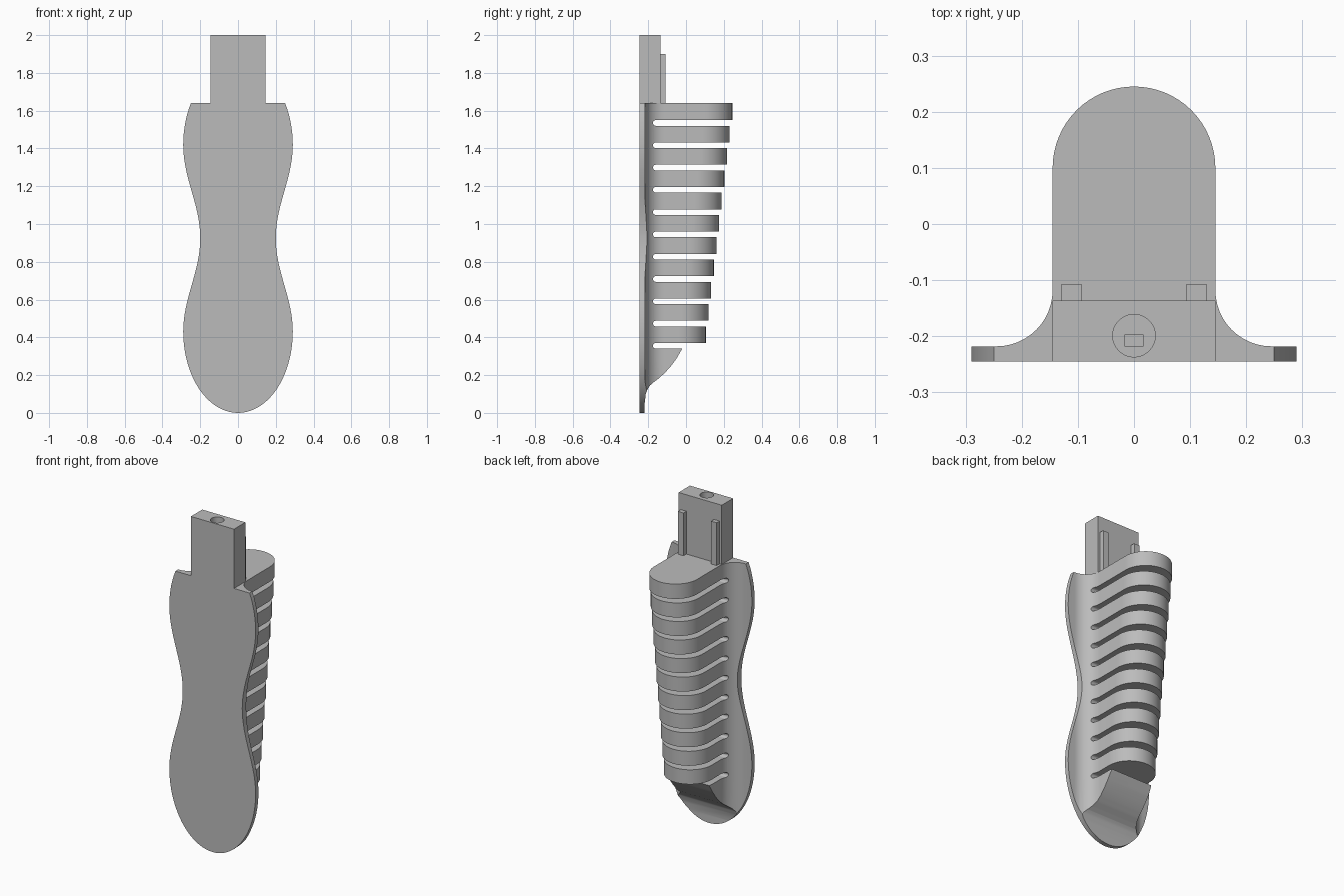
import bpy, bmesh
from math import sin, cos, pi, sqrt

default = bpy.data.objects.get("Cube")
if default:
    bpy.data.objects.remove(default, do_unlink=True)

grey = bpy.data.materials.new("plain grey")
grey.use_nodes = True
grey.diffuse_color = (0.5, 0.5, 0.5, 1)
grey.node_tree.nodes["Principled BSDF"].inputs["Base Color"].default_value = (0.5, 0.5, 0.5, 1)

FRONT, FLANGE, TOP = -0.245, -0.218, 1.64
HALF, RIBS, PITCH, SLOT = 0.145, 11, 0.118, 0.015


def loft(name, rings):
    """Skin a stack of equal-length 3D rings and cap both ends."""
    bm = bmesh.new()
    rows = [[bm.verts.new(p) for p in ring] for ring in rings]
    n = len(rows[0])
    for a, b in zip(rows, rows[1:]):
        for i in range(n):
            j = (i + 1) % n
            bm.faces.new((a[i], a[j], b[j], b[i]))
    bm.faces.new(rows[0])
    bm.faces.new(rows[-1])
    bmesh.ops.recalc_face_normals(bm, faces=bm.faces)
    mesh = bpy.data.meshes.new(name)
    bm.to_mesh(mesh)
    bm.free()
    mesh.materials.append(grey)
    obj = bpy.data.objects.new(name, mesh)
    bpy.context.collection.objects.link(obj)
    return obj


def prism(name, pts, axis, lo, hi):
    """Extrude a 2D profile along the given axis."""
    place = {"x": lambda p, h: (h, *p), "y": lambda p, h: (p[0], h, p[1]),
             "z": lambda p, h: (*p, h)}[axis]
    return loft(name, [[place(p, h) for p in pts] for h in (lo, hi)])


def box(name, x0, x1, y0, y1, z0, z1):
    return prism(name, [(x0, y0), (x1, y0), (x1, y1), (x0, y1)], "z", z0, z1)


def combine(target, tool, operation):
    """Apply a boolean and discard the tool."""
    tool.hide_render = True
    mod = target.modifiers.new("combine", "BOOLEAN")
    mod.object, mod.operation, mod.solver = tool, operation, "EXACT"
    bpy.context.view_layer.objects.active = target
    bpy.ops.object.modifier_apply(modifier=mod.name)
    bpy.data.objects.remove(tool, do_unlink=True)


def section(back, z):
    """Rounded spine flaring into a thin flange."""
    r = 0.1
    side = [(0.32, FRONT), (0.32, FLANGE)]
    for i in range(13):
        a = pi / 2 * i / 12
        side.append((HALF + r - r * sin(a), FLANGE + r - r * cos(a)))
    for i in range(17):
        a = pi / 2 * i / 16
        side.append((HALF * cos(a), back - HALF + HALF * sin(a)))
    mirrored = [(-x, y) for x, y in side[-2::-1]]
    return [(x, y, z) for x, y in side + mirrored]


# Handle: each rib steps back a little less than the one above
rings, z = [], TOP
slots = [TOP - 0.105 - PITCH * i for i in range(RIBS)]
for i, slot in enumerate(slots + [-0.02]):
    back = 0.245 - 0.014 * i
    rings += [section(back, z), section(back, slot + 0.005)]
    z = slot - 0.005
handle = loft("handle", rings)

# Double-lobed outline of the flange
def half_width(z):
    if 0.43 < z < 1.42:
        return 0.245 + 0.045 * cos(2 * pi * (z - 0.43) / 0.99)
    d = (z - (0.43 if z < 1 else 1.42)) / 0.43
    return 0.29 * sqrt(max(0, 1 - d * d))


heights = [0.43 - 0.43 * cos(pi / 2 * i / 20) for i in range(1, 21)]
heights += [0.43 + 0.99 * i / 40 for i in range(1, 41)]
heights += [1.42 + 0.25 * i / 8 for i in range(1, 9)]
right = [(half_width(h), h) for h in heights]
outline = [(0, 0)] + right + [(-x, h) for x, h in reversed(right)]
combine(handle, prism("outline_cutter", outline, "y", -0.4, 0.4), "INTERSECT")

# Sloped tail under the last rib
tail = [(-0.219, -0.1), (-0.219, 0.05), (-0.213, 0.1), (-0.203, 0.127), (-0.19, 0.146),
        (-0.17, 0.163), (-0.14, 0.186), (-0.11, 0.214), (-0.08, 0.247), (-0.05, 0.288),
        (-0.02, 0.34), (-0.012, 0.355), (0.5, 0.355), (0.5, -0.1)]
combine(handle, prism("tail_cutter", tail, "x", -0.5, 0.5), "DIFFERENCE")

# Round-ended slots between the ribs
for slot in slots:
    pts = [(-0.16 - SLOT * sin(pi * i / 10), slot + SLOT * cos(pi * i / 10)) for i in range(11)]
    pts += [(0.4, slot - SLOT), (0.4, slot + SLOT)]
    combine(handle, prism("slot_cutter", pts, "x", -0.5, 0.5), "DIFFERENCE")

# Tang with two guide rails
combine(handle, box("tang", -HALF, HALF, FRONT, -0.136, 1.6, 2), "UNION")
for s in (-1, 1):
    x0, x1 = sorted((s * 0.093, s * 0.13))
    combine(handle, box("rail", x0, x1, -0.15, -0.108, 1.6, 1.9), "UNION")

# Bore in the tang with a small key slot at its floor
circle = [(0.038 * cos(pi * i / 16), -0.199 + 0.038 * sin(pi * i / 16)) for i in range(32)]
combine(handle, prism("bore_cutter", circle, "z", 1.8, 2.1), "DIFFERENCE")
combine(handle, box("key_cutter", -0.017, 0.017, -0.217, -0.198, 1.72, 1.85), "DIFFERENCE")

bpy.ops.object.select_all(action="DESELECT")
handle.select_set(True)
bpy.context.view_layer.objects.active = handle
bpy.ops.object.shade_smooth_by_angle(angle=pi / 7)
